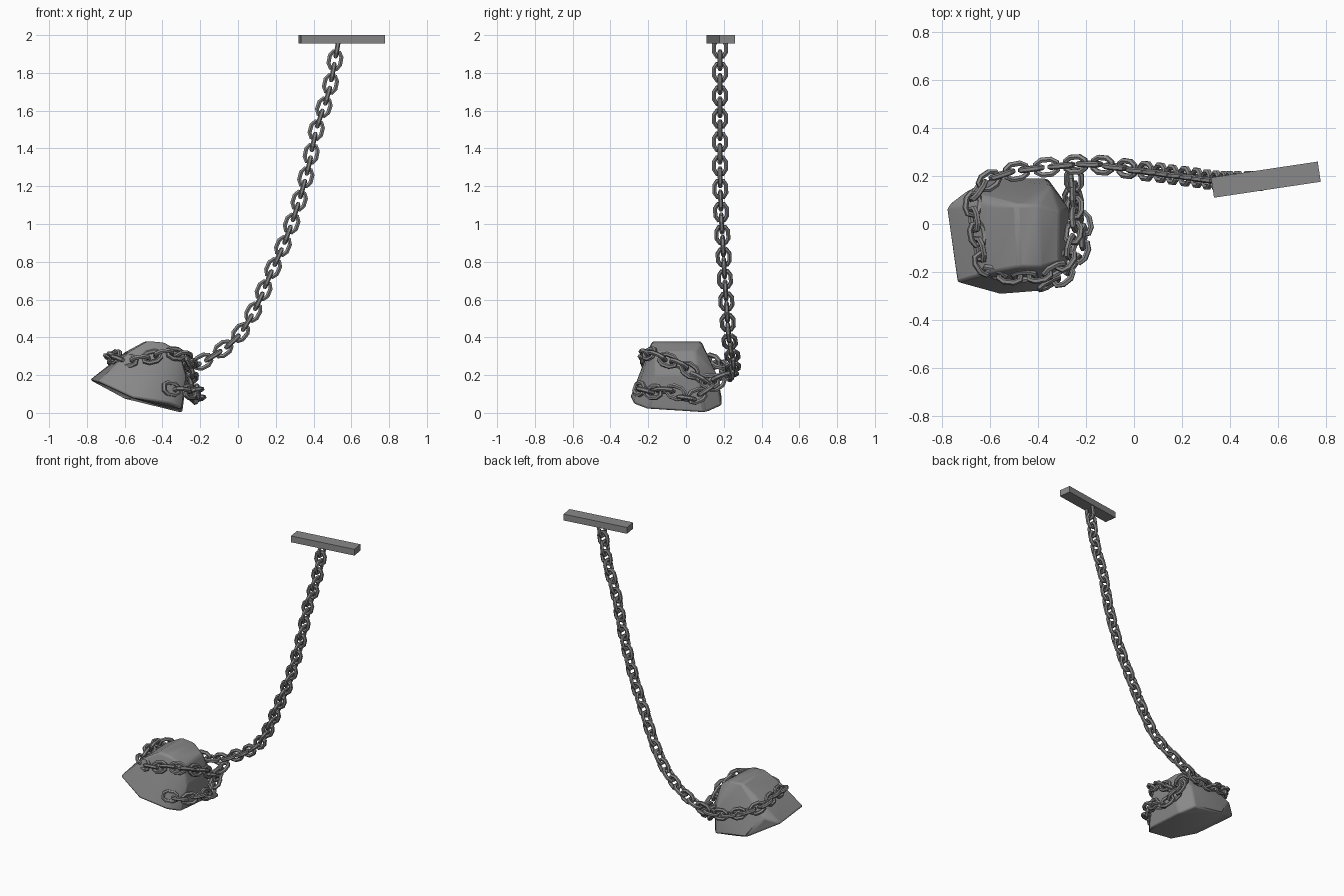
import bpy
import bmesh
from math import cos, sin, pi, radians
from mathutils import Vector, Matrix

default = bpy.data.objects.get("Cube")
if default:
    bpy.data.objects.remove(default, do_unlink=True)

LINK_PITCH = 0.064
WIRE_RADIUS = 0.0125
WIRE_SIDES = 6

grey = bpy.data.materials.new("stone_and_iron_grey")
grey.use_nodes = True
colour = (0.25, 0.25, 0.25, 1)
grey.diffuse_color = colour
grey.node_tree.nodes["Principled BSDF"].inputs["Base Color"].default_value = colour


def make_object(name, bm):
    bmesh.ops.recalc_face_normals(bm, faces=bm.faces)
    mesh = bpy.data.meshes.new(name)
    bm.to_mesh(mesh)
    bm.free()
    mesh.materials.append(grey)
    obj = bpy.data.objects.new(name, mesh)
    bpy.context.collection.objects.link(obj)
    return obj


def smooth(obj, angle):
    bpy.ops.object.select_all(action="DESELECT")
    obj.select_set(True)
    bpy.context.view_layer.objects.active = obj
    bpy.ops.object.shade_smooth_by_angle(angle=radians(angle))


def smooth_path(points, steps=16):
    """Catmull-Rom samples through the control points."""
    pts = [Vector(p) for p in points]
    pts = [2 * pts[0] - pts[1]] + pts + [2 * pts[-1] - pts[-2]]
    samples = []
    for a, b, c, d in zip(pts, pts[1:], pts[2:], pts[3:]):
        for k in range(steps):
            t = k / steps
            samples.append(0.5 * (2 * b + (c - a) * t + (2 * a - 5 * b + 4 * c - d) * t * t
                                  + (3 * b - a - 3 * c + d) * t ** 3))
    return samples + [pts[-2]]


def even_points(samples, gap):
    """Resample a path at an even spacing."""
    result, travelled = [samples[0]], 0.0
    for a, b in zip(samples, samples[1:]):
        length = (b - a).length
        while travelled + length >= gap * len(result):
            result.append(a.lerp(b, (gap * len(result) - travelled) / length))
        travelled += length
    return result


def add_link(bm, centre, along, side):
    """One angular closed link lying in the plane of along and side."""
    normal = along.cross(side).normalized()
    quarter = [(0.031, 0.021), (0.017, 0.044)]
    outline = quarter + [(-x, y) for x, y in reversed(quarter)]
    outline += [(-x, -y) for x, y in outline]
    rings = []
    for i, (x, y) in enumerate(outline):
        before, after = Vector(outline[i - 1]), Vector(outline[(i + 1) % len(outline)])
        tangent = (after - before).normalized()
        outward = side * tangent.y - along * tangent.x
        middle = centre + side * x + along * y
        ring = []
        for k in range(WIRE_SIDES):
            a = 2 * pi * (k + 0.5) / WIRE_SIDES
            ring.append(bm.verts.new(middle + WIRE_RADIUS * (outward * cos(a) + normal * sin(a))))
        rings.append(ring)
    for i, ring in enumerate(rings):
        following = rings[(i + 1) % len(rings)]
        for k in range(WIRE_SIDES):
            j = (k + 1) % WIRE_SIDES
            bm.faces.new((ring[k], ring[j], following[j], following[k]))


def make_chain(name, points, side):
    bm = bmesh.new()
    stops = even_points(smooth_path(points), LINK_PITCH)
    side = Vector(side)
    for i, centre in enumerate(stops):
        along = (stops[min(i + 1, len(stops) - 1)] - stops[max(i - 1, 0)]).normalized()
        side = (side - along * side.dot(along)).normalized()
        add_link(bm, centre, along, along.cross(side) if i % 2 else side)
    return make_object(name, bm)


# Ceiling bar
bm = bmesh.new()
placement = (Matrix.Translation((0.55, 0.185, 1.978)) @ Matrix.Rotation(radians(8.5), 4, "Z")
             @ Matrix.Diagonal((0.45, 0.085, 0.044, 1)))
bmesh.ops.create_cube(bm, size=1, matrix=placement)
make_object("ceiling_bar", bm)

# Boulder: a convex block with a tilted base and worn edges
base = [(-0.785, 0.07, 0.175), (-0.74, -0.245, 0.165), (-0.56, -0.295, 0.08),
        (-0.36, -0.28, 0.05), (-0.3, -0.2, 0.02), (-0.295, 0.1, 0),
        (-0.36, 0.19, 0.04), (-0.6, 0.19, 0.075)]
shoulder = [(-0.7, 0.135, 0.22), (-0.275, -0.16, 0.2), (-0.27, 0.06, 0.2), (-0.35, 0.165, 0.2)]
crown = [(-0.6, 0.08, 0.32), (-0.58, -0.2, 0.32), (-0.49, 0.08, 0.38), (-0.48, -0.18, 0.38),
         (-0.4, 0.08, 0.372), (-0.39, -0.18, 0.372), (-0.31, 0.05, 0.325), (-0.31, -0.16, 0.32)]
bm = bmesh.new()
for point in base + shoulder + crown:
    bm.verts.new(point)
hull = bmesh.ops.convex_hull(bm, input=bm.verts)
unused = set(hull["geom_interior"] + hull["geom_unused"])
bmesh.ops.delete(bm, geom=[v for v in unused if isinstance(v, bmesh.types.BMVert)], context="VERTS")
bmesh.ops.dissolve_limit(bm, angle_limit=radians(8), verts=bm.verts, edges=bm.edges)
boulder = make_object("boulder", bm)
bevel = boulder.modifiers.new("worn_edges", "BEVEL")
bevel.width = 0.012
bevel.segments = 2
bevel.limit_method = "ANGLE"
bevel.angle_limit = radians(20)
smooth(boulder, 30)

# Long chain: hangs from the bar, then circles the boulder
hanging = [(0.525, 0.18, 1.93), (0.48, 0.18, 1.7), (0.415, 0.18, 1.5), (0.37, 0.18, 1.29),
           (0.31, 0.185, 1.08), (0.245, 0.195, 0.9), (0.165, 0.205, 0.72),
           (0.1, 0.215, 0.57), (0.01, 0.225, 0.42), (-0.09, 0.24, 0.33), (-0.2, 0.25, 0.265)]
around = [(-0.33, 0.24, 0.21), (-0.46, 0.225, 0.21), (-0.59, 0.19, 0.25), (-0.67, 0.1, 0.285),
          (-0.65, -0.06, 0.3), (-0.62, -0.18, 0.28), (-0.52, -0.215, 0.28),
          (-0.4, -0.21, 0.31), (-0.31, -0.18, 0.31), (-0.265, -0.1, 0.28),
          (-0.25, 0, 0.24), (-0.25, 0.09, 0.17), (-0.25, 0.17, 0.18), (-0.25, 0.22, 0.23)]
smooth(make_chain("long_chain", hanging + around, (0, 1, 0)), 25)

# Low chain: slack loop on the steep side, ending inside the boulder
slack = [(-0.26, 0.16, 0.16), (-0.25, 0.09, 0.11), (-0.215, 0.01, 0.075), (-0.215, -0.08, 0.12),
         (-0.25, -0.16, 0.11), (-0.31, -0.225, 0.12), (-0.39, -0.262, 0.135)]
smooth(make_chain("low_chain", slack, (0, 0, 1)), 25)
